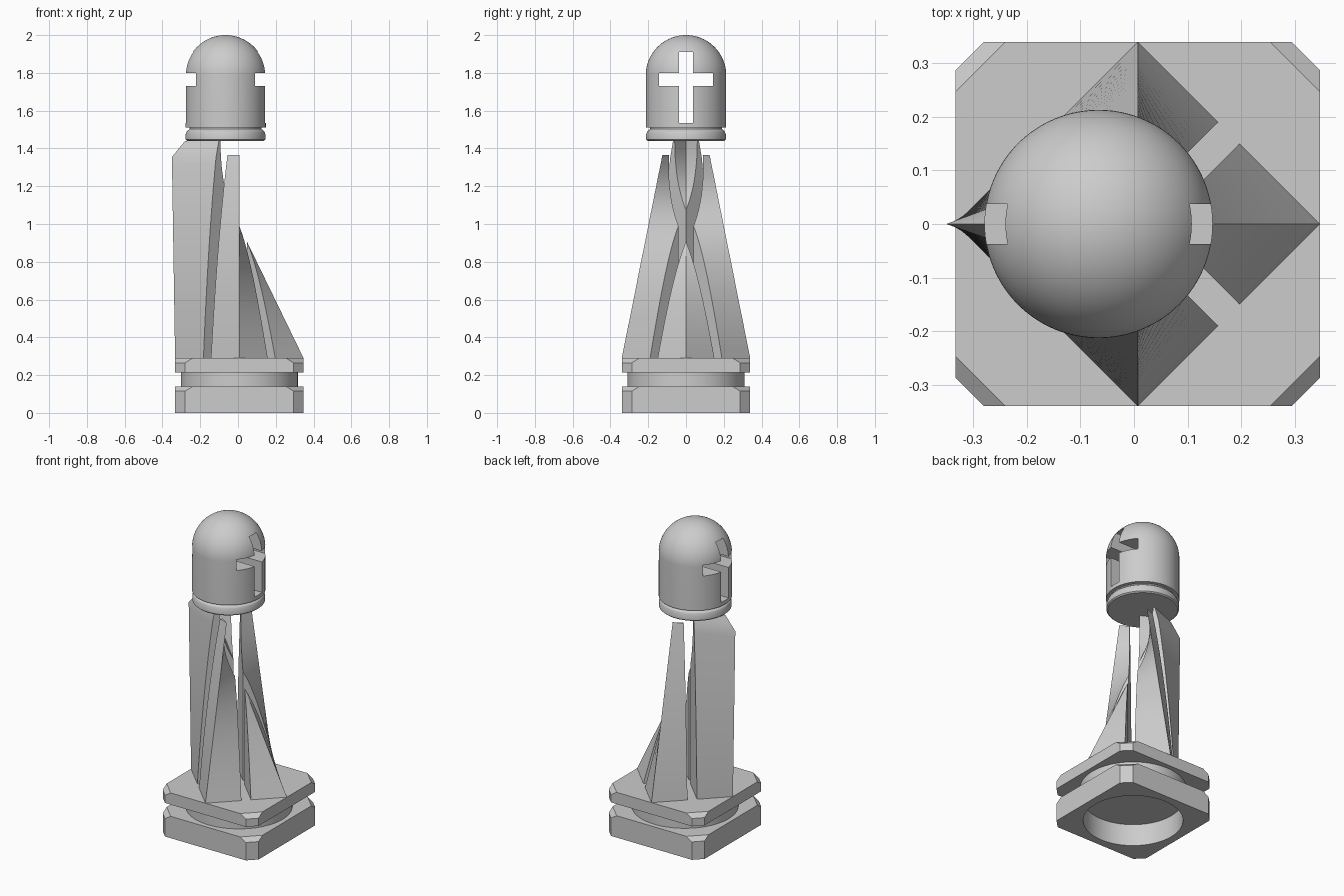
import bpy, bmesh, math
from mathutils import Vector

cube = bpy.data.objects.get("Cube")
if cube:
    bpy.data.objects.remove(cube, do_unlink=True)

CX = 0.007       # centre of base and body
HEAD_X = -0.066  # centre of the leaning head

grey = bpy.data.materials.new("light_grey")
grey.use_nodes = True
colour = (0.604, 0.604, 0.604, 1)
grey.diffuse_color = colour
grey.node_tree.nodes["Principled BSDF"].inputs["Base Color"].default_value = colour


def make(name, bm, x=0.0):
    bmesh.ops.remove_doubles(bm, verts=bm.verts, dist=0.0001)
    bmesh.ops.recalc_face_normals(bm, faces=bm.faces)
    mesh = bpy.data.meshes.new(name)
    bm.to_mesh(mesh)
    bm.free()
    mesh.materials.append(grey)
    obj = bpy.data.objects.new(name, mesh)
    obj.location.x = x
    bpy.context.collection.objects.link(obj)
    return obj


def loft(name, rings, x=0.0):
    """Join rings of points with quads and cap both ends."""
    bm = bmesh.new()
    loops = [[bm.verts.new(p) for p in ring] for ring in rings]
    for low, high in zip(loops, loops[1:]):
        for i in range(len(low)):
            j = (i + 1) % len(low)
            bm.faces.new((low[i], low[j], high[j], high[i]))
    bm.faces.new(loops[0][::-1])
    bm.faces.new(loops[-1])
    return make(name, bm, x)


def lathe(name, profile, x, sides=96):
    angles = [math.tau * i / sides for i in range(sides)]
    return loft(name, [[(r * math.cos(a), r * math.sin(a), z) for a in angles]
                       for r, z in profile], x)


def box(name, low, high):
    bm = bmesh.new()
    bmesh.ops.create_cube(bm, size=1)
    low, high = Vector(low), Vector(high)
    for v in bm.verts:
        v.co = v.co * (high - low) + (low + high) / 2
    return make(name, bm)


def activate(obj):
    bpy.ops.object.select_all(action='DESELECT')
    obj.select_set(True)
    bpy.context.view_layer.objects.active = obj


def carve(obj, cutters):
    activate(obj)
    for cutter in cutters:
        mod = obj.modifiers.new("cut", 'BOOLEAN')
        mod.operation, mod.solver, mod.object = 'DIFFERENCE', 'EXACT', cutter
        bpy.ops.object.modifier_apply(modifier=mod.name)
        bpy.data.objects.remove(cutter, do_unlink=True)


def smooth(obj):
    activate(obj)
    bpy.ops.object.shade_smooth_by_angle(angle=math.radians(25))


# Base: two square slabs with clipped corners around a round neck
def octagon(cut, z, half=0.34):
    k = half - cut
    return [(half, -k, z), (half, k, z), (k, half, z), (-k, half, z),
            (-half, k, z), (-half, -k, z), (-k, -half, z), (k, -half, z)]


def slab(name, low, high):
    return loft(name, [octagon(0.053, low), octagon(0.053, high - 0.025),
                       octagon(0.093, high)], CX)


lower_slab = slab("lower_slab", 0, 0.14)
carve(lower_slab, [lathe("hole", [(0.29, -0.1), (0.29, 0.3)], CX)])
smooth(lower_slab)
slab("upper_slab", 0.215, 0.29)
smooth(lathe("base_neck", [(0.31, 0.14), (0.31, 0.215)], CX))

# Body: a leaning spire parted by crossed diagonal slots into four blades
GAP = 0.04
BOTTOM, SHOULDER, TOP, TRIM = 0.29, 1.355, 1.44, 1.365


def mix(z, z0, z1, a, b):
    return a + (b - a) * (z - z0) / (z1 - z0)


def corners(z):
    """Offsets of the left, right and front/back corners at a height."""
    right = mix(z, BOTTOM, 0.99, 0.34, 0)
    if z <= SHOULDER:
        return (mix(z, BOTTOM, SHOULDER, -0.34, -0.357), right,
                mix(z, BOTTOM, SHOULDER, 0.34, 0.127))
    return (mix(z, SHOULDER, TOP, -0.357, -0.287), right,
            mix(z, SHOULDER, TOP, 0.127, 0.11))


def edge_cut(px, depth, gap, side):
    """Where the outer face from (px, 0) to (0, depth) meets a slot wall."""
    t = (abs(px) - gap) / (abs(px) + depth)
    return px * (1 - t), side * depth * t


def front_section(z, side):
    left, right, depth = corners(z)
    near = edge_cut(right, depth, -GAP, side)
    inner = (0, side * GAP) if right > 0 else near
    return [(0, side * depth), near, inner, edge_cut(left, depth, -GAP, side)]


def side_section(tip, notch, depth):
    return [(tip, 0), edge_cut(tip, depth, GAP, -1), edge_cut(notch, depth, GAP, -1),
            (notch, 0), edge_cut(notch, depth, GAP, 1), edge_cut(tip, depth, GAP, 1)]


def left_section(z):
    left, right, depth = corners(z)
    return side_section(left, min(right, -GAP), depth)


def right_section(z):
    left, right, depth = corners(z)
    return side_section(max(right, GAP), GAP, depth)


def blade(name, section, stops):
    heights = [stops[0]]
    for low, high in zip(stops, stops[1:]):
        steps = max(2, round((high - low) * 24))
        heights += [mix(i, 0, steps, low, high) for i in range(1, steps + 1)]
    smooth(loft(name, [[(x, y, z) for x, y in section(z)] for z in heights], CX))


APEX = mix(GAP, 0.34, 0, BOTTOM, 0.99)    # right corner meets the slots
NOTCH = mix(-GAP, 0.34, 0, BOTTOM, 0.99)  # right corner reaches the left blade
blade("front_blade", lambda z: front_section(z, -1), [BOTTOM, 0.99, SHOULDER, TRIM])
blade("back_blade", lambda z: front_section(z, 1), [BOTTOM, 0.99, SHOULDER, TRIM])
blade("left_hand_blade", right_section, [BOTTOM, APEX])
blade("right_hand_blade", left_section, [BOTTOM, NOTCH, SHOULDER, TOP])

# Collar under the head
smooth(lathe("collar", [(0.203, 1.44), (0.211, 1.447), (0.211, 1.475),
                        (0.205, 1.49), (0.19, 1.503), (0.19, 1.515)], HEAD_X))

# Domed head with a cross cut through from side to side
R, DOME_Z = 0.213, 1.787
profile = [(R, 1.51)]
for i in range(32):
    a = math.pi / 2 * i / 32
    profile.append((R * math.cos(a), DOME_Z + R * math.sin(a)))
profile.append((0.002, DOME_Z + R))
head = lathe("head", profile, HEAD_X)
carve(head, [box("cross_upright", (-1, -0.037, 1.535), (1, 0.037, 1.91)),
             box("cross_bar", (-1, -0.144, 1.73), (1, 0.144, 1.8))])
smooth(head)
